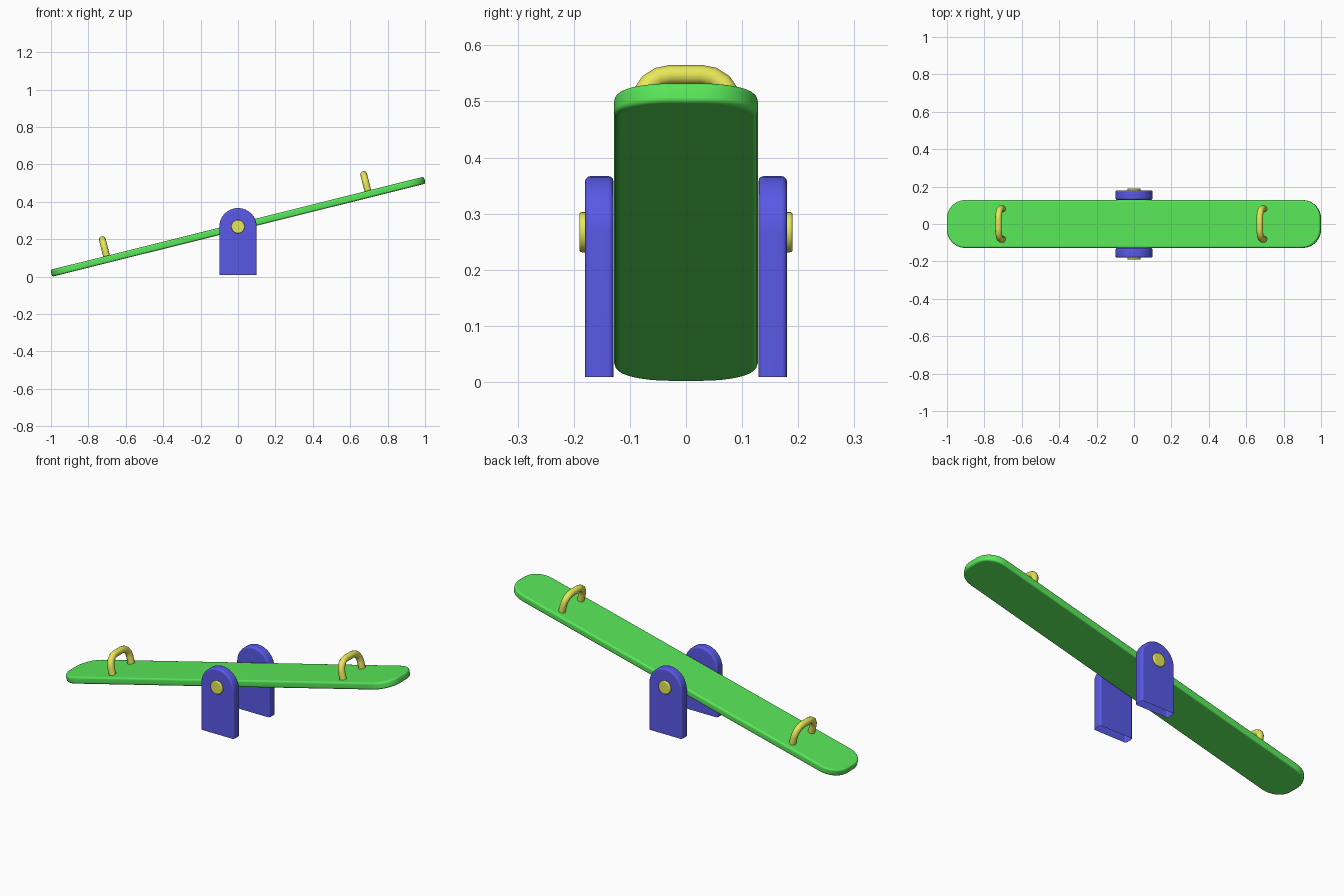
import bpy, bmesh, math
from mathutils import Matrix

cube = bpy.data.objects.get("Cube")
if cube:
    bpy.data.objects.remove(cube, do_unlink=True)

TILT = math.radians(14)
PIVOT = 0.267


def material(name, rgb):
    m = bpy.data.materials.new(name)
    m.use_nodes = True
    m.diffuse_color = (*rgb, 1)
    m.node_tree.nodes["Principled BSDF"].inputs["Base Color"].default_value = (*rgb, 1)
    return m


green = material("green paint", (0.1, 0.8, 0.1))
blue = material("blue paint", (0.1, 0.1, 0.8))
yellow = material("yellow paint", (0.8, 0.8, 0.1))


def arc(cx, cy, r, start, end, steps):
    angles = [math.radians(start + (end - start) * i / steps) for i in range(steps + 1)]
    return [(cx + r * math.cos(a), cy + r * math.sin(a)) for a in angles]


def prism(name, outline, depth, bevel, mat, matrix, open_end=False):
    """Extrude a flat outline, round its rims, and optionally leave its lowest side open."""
    bm = bmesh.new()
    h = depth / 2
    base = bm.faces.new([bm.verts.new((x, y, -h)) for x, y in outline])
    grown = bmesh.ops.extrude_face_region(bm, geom=[base])["geom"]
    bmesh.ops.translate(bm, vec=(0, 0, depth),
                        verts=[g for g in grown if isinstance(g, bmesh.types.BMVert)])
    bmesh.ops.recalc_face_normals(bm, faces=bm.faces)
    low = min(y for x, y in outline) + 0.001

    def at_end(item):
        return open_end and all(v.co.y < low for v in item.verts)

    rims = [e for e in bm.edges
            if abs(e.verts[0].co.z - e.verts[1].co.z) < 1e-5 and not at_end(e)]
    bmesh.ops.bevel(bm, geom=rims, offset=bevel, segments=3, profile=0.5,
                    affect='EDGES', clamp_overlap=True)
    bmesh.ops.delete(bm, geom=[f for f in bm.faces if at_end(f)], context='FACES')
    bm.transform(matrix)
    mesh = bpy.data.meshes.new(name)
    bm.to_mesh(mesh)
    bm.free()
    obj = finish(bpy.data.objects.new(name, mesh), mat)
    # Keeps the broad faces evenly shaded beside the rounded rims
    obj.modifiers.new("even_shading", 'WEIGHTED_NORMAL').keep_sharp = True


def finish(obj, mat):
    obj.data.materials.append(mat)
    bpy.context.collection.objects.link(obj)
    bpy.ops.object.select_all(action='DESELECT')
    obj.select_set(True)
    bpy.context.view_layer.objects.active = obj
    if obj.type == 'CURVE':
        bpy.ops.object.convert(target='MESH')
    bpy.ops.object.shade_smooth_by_angle(angle=math.radians(40))
    return obj


tilted = Matrix.Translation((0, 0, PIVOT)) @ Matrix.Rotation(-TILT, 4, 'Y')

# Plank with rounded corners
half_l, half_w, r = 1.029, 0.128, 0.1
x, y = half_l - r, half_w - r
plank = (arc(x, y, r, 0, 90, 8) + arc(-x, y, r, 90, 180, 8)
         + arc(-x, -y, r, 180, 270, 8) + arc(x, -y, r, 270, 360, 8))
prism("plank", plank, 0.038, 0.01, green, tilted)

# Upright supports and pivot caps, front and back
upright = [(-0.1, 0.009 - PIVOT), (0.1, 0.009 - PIVOT)] + arc(0, 0, 0.1, 0, 180, 16)
cap = arc(0, 0, 0.036, 0, 360, 24)[:-1]


def facing_frame(y):
    return Matrix.Translation((0, y, PIVOT)) @ Matrix.Rotation(math.pi / 2, 4, 'X')


for side, label in ((-1, "front"), (1, "back")):
    prism(label + "_support", upright, 0.051, 0.01, blue,
          facing_frame(side * 0.1545), open_end=True)
    prism(label + "_pivot_cap", cap, 0.04, 0.005, yellow, facing_frame(side * 0.17))

# Hoop handles standing on the plank
hoop = ([(0.081, 0.005)] + arc(0.028, 0.056, 0.053, 0, 90, 4)
        + arc(-0.028, 0.056, 0.053, 90, 180, 4) + [(-0.081, 0.005)])
for side, label in ((-1, "right"), (1, "left")):
    curve = bpy.data.curves.new(label + "_handle", 'CURVE')
    curve.dimensions = '3D'
    curve.bevel_depth = 0.018
    curve.bevel_resolution = 3
    curve.use_fill_caps = True
    spline = curve.splines.new('POLY')
    spline.points.add(len(hoop) - 1)
    for point, (py, pz) in zip(spline.points, hoop):
        point.co = (side * 0.72, py, pz, 1)
    handle = bpy.data.objects.new(label + "_handle", curve)
    handle.matrix_world = tilted
    finish(handle, yellow)
